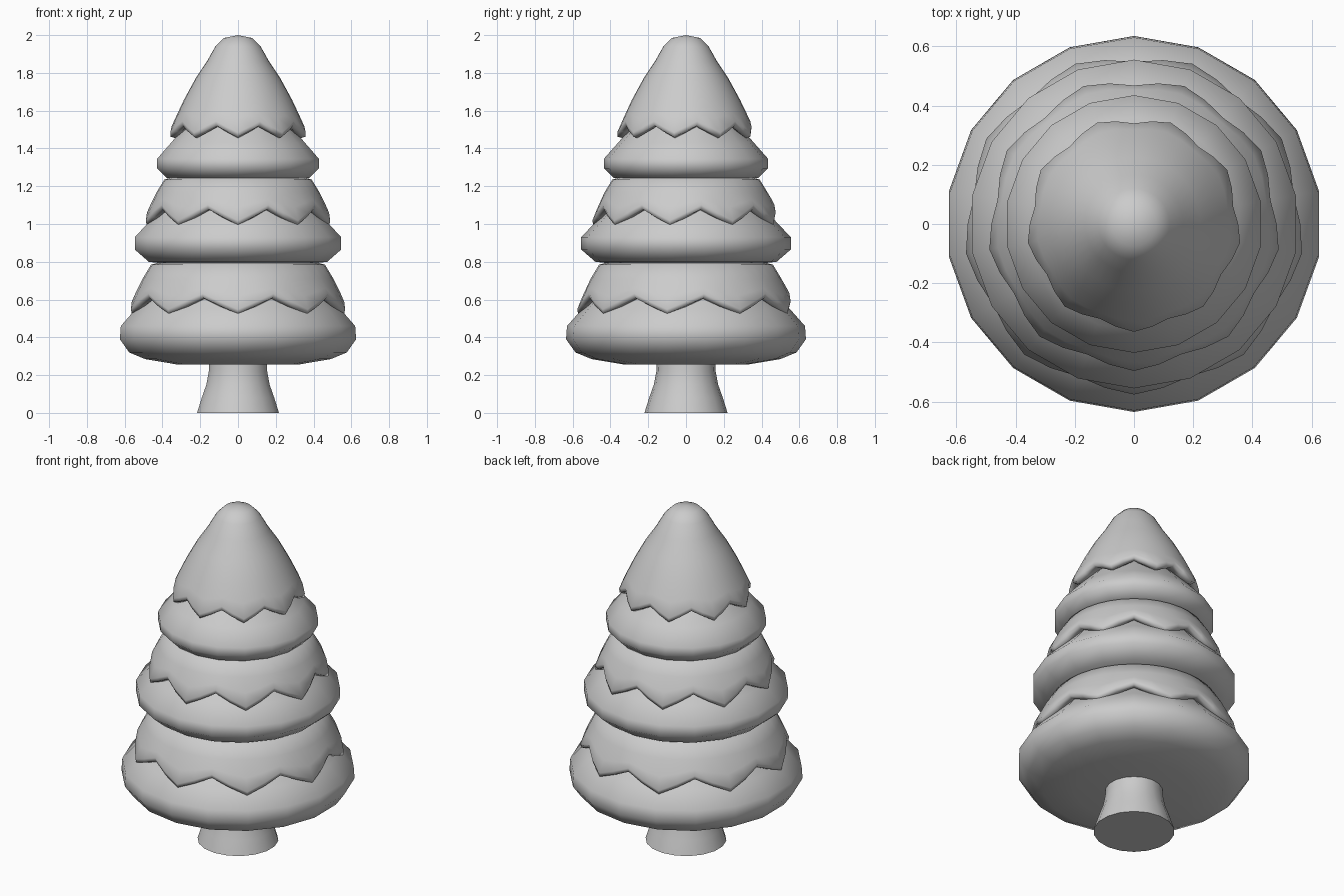
import bpy, bmesh, math

if "Cube" in bpy.data.objects:
    bpy.data.objects.remove(bpy.data.objects["Cube"])

grey = bpy.data.materials.new("plain_grey")
grey.diffuse_color = (0.6, 0.6, 0.6, 1)
grey.use_nodes = True
grey.node_tree.nodes["Principled BSDF"].inputs["Base Color"].default_value = grey.diffuse_color


def lathe(name, profile, segs, lobes=0, amp=0.0, bulge=0.0, angle=50):
    """Spin (radius, height, wave weight) points; the weight adds scallops."""
    bm = bmesh.new()
    rings = []
    for r, z, *w in profile:
        w = w[0] if w else 0
        if r == 0:
            rings.append([bm.verts.new((0, 0, z))])
            continue
        ring = []
        for i in range(segs):
            a = -math.pi / 2 + 2 * math.pi * i / segs
            c = math.cos(lobes * (a + math.pi / 2)) if lobes else 0
            rr = r + w * bulge * c
            ring.append(bm.verts.new((rr * math.cos(a), rr * math.sin(a), z - w * amp * c)))
        rings.append(ring)
    for a, b in zip(rings, rings[1:]):
        for i in range(segs):
            j = (i + 1) % segs
            if len(a) == 1:
                bm.faces.new((a[0], b[j], b[i]))
            elif len(b) == 1:
                bm.faces.new((a[i], a[j], b[0]))
            else:
                bm.faces.new((a[i], a[j], b[j], b[i]))
    bmesh.ops.recalc_face_normals(bm, faces=bm.faces)
    me = bpy.data.meshes.new(name)
    bm.to_mesh(me)
    bm.free()
    me.materials.append(grey)
    ob = bpy.data.objects.new(name, me)
    bpy.context.collection.objects.link(ob)
    bpy.ops.object.select_all(action='DESELECT')
    ob.select_set(True)
    bpy.context.view_layer.objects.active = ob
    bpy.ops.object.shade_smooth_by_angle(angle=math.radians(angle))
    return ob


# flared trunk
lathe("trunk", [(0, 0), (.22, 0), (.195, .08), (.17, .15), (.157, .22), (.155, .29), (0, .29)], 18)

# three rounded branch tiers
lathe("lower_branches", [(0, .255), (.32, .255), (.50, .285), (.585, .32), (.635, .39), (.63, .46),
                         (.55, .55), (.42, .70), (.30, .80), (0, .82)], 18)
lathe("middle_branches", [(0, .785), (.35, .785), (.48, .80), (.555, .865), (.555, .93),
                          (.47, 1.02), (.36, 1.15), (.25, 1.25), (0, 1.26)], 18)
lathe("upper_branches", [(0, 1.235), (.30, 1.235), (.385, 1.245), (.435, 1.295), (.435, 1.345),
                         (.36, 1.43), (.28, 1.52), (.10, 1.70), (0, 1.72)], 18)

# snow skirts with nine scallops each
snow = dict(segs=36, lobes=9, amp=.042, bulge=.014, angle=80)
lathe("lower_snow", [(0, .80), (.40, .80), (.46, .785), (.505, .71), (.54, .64, .5), (.562, .59, 1),
                     (.557, .568, 1), (.53, .562, 1), (.48, .59, 1), (.40, .68)], **snow)
lathe("middle_snow", [(0, 1.25), (.34, 1.25), (.39, 1.235), (.43, 1.17), (.46, 1.11, .5), (.482, 1.06, 1),
                      (.477, 1.038, 1), (.45, 1.032, 1), (.40, 1.06, 1), (.33, 1.15)], **snow)
snow.update(amp=.03, bulge=.012)
lathe("top_snow", [(0, 2.0), (.075, 1.985), (.12, 1.94), (.165, 1.86), (.225, 1.77), (.285, 1.66),
                   (.325, 1.575, .4), (.352, 1.515, 1), (.35, 1.492, 1), (.325, 1.485, 1),
                   (.28, 1.51, 1), (.20, 1.58)], **snow)
